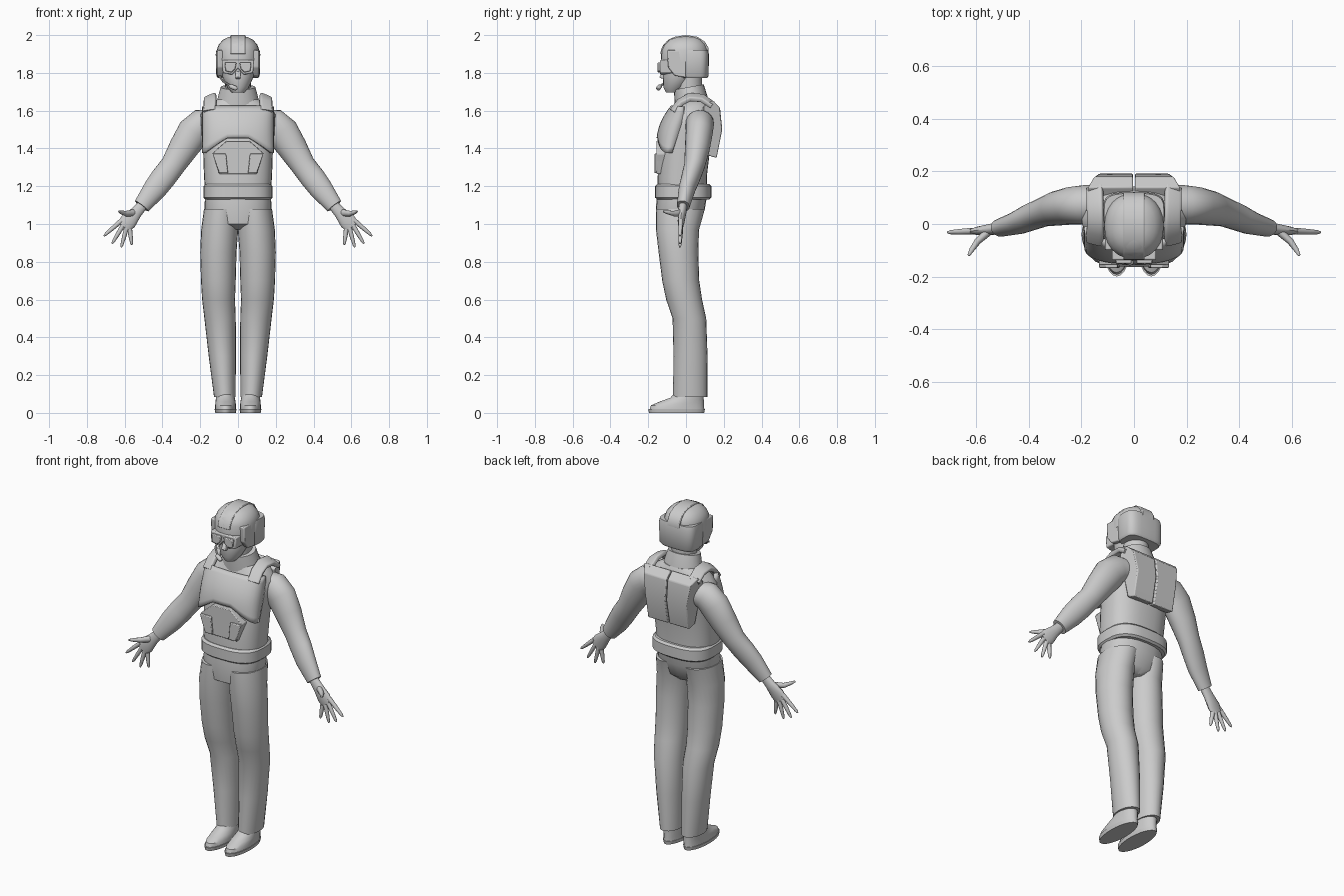
import bpy, bmesh, math
from mathutils import Vector

if "Cube" in bpy.data.objects:
    bpy.data.objects.remove(bpy.data.objects["Cube"], do_unlink=True)

grey = bpy.data.materials.new("plain grey")
grey.use_nodes = True
grey.diffuse_color = (0.6, 0.6, 0.6, 1)
grey.node_tree.nodes["Principled BSDF"].inputs["Base Color"].default_value = (0.6, 0.6, 0.6, 1)

X, Y, Z = Vector((1, 0, 0)), Vector((0, 1, 0)), Vector((0, 0, 1))
parts = []


def finish(name, bm, mirror=False, bevel=0):
    """Turn a bmesh into a named object with optional bevel and mirror."""
    bmesh.ops.recalc_face_normals(bm, faces=bm.faces)
    mesh = bpy.data.meshes.new(name)
    bm.to_mesh(mesh)
    bm.free()
    obj = bpy.data.objects.new(name, mesh)
    bpy.context.collection.objects.link(obj)
    mesh.materials.append(grey)
    if bevel:
        mod = obj.modifiers.new("bevel", "BEVEL")
        mod.width, mod.segments = bevel, 2
    if mirror:
        mod = obj.modifiers.new("mirror", "MIRROR")
        mod.use_mirror_merge = False
    parts.append(obj)
    return obj


def loft(name, rings, follow=False, ref=Y, power=2.0, sides=24, mirror=False):
    """Skin superellipse rings (x, y, z, radius a, radius b); follow turns them along the path."""
    bm = bmesh.new()
    centres = [Vector(r[:3]) for r in rings]
    loops = []
    for i, ring in enumerate(rings):
        t = Z
        if follow:
            t = (centres[min(i + 1, len(rings) - 1)] - centres[max(i - 1, 0)]).normalized()
        u = ref.cross(t).normalized()
        v = t.cross(u)
        loop = []
        for k in range(sides):
            a = math.tau * k / sides
            c, s = math.cos(a), math.sin(a)
            c = math.copysign(abs(c) ** (2 / power), c)
            s = math.copysign(abs(s) ** (2 / power), s)
            loop.append(bm.verts.new(centres[i] + u * ring[3] * c + v * ring[4] * s))
        loops.append(loop)
    for low, high in zip(loops, loops[1:]):
        for k in range(sides):
            n = (k + 1) % sides
            bm.faces.new((low[k], low[n], high[n], high[k]))
    bm.faces.new(loops[0])
    bm.faces.new(loops[-1])
    return finish(name, bm, mirror)


def prism(name, profile, axis, start, end, mirror=False, bevel=0, shape=None):
    """Extrude a profile along x (points are y, z) or y (points are x, z)."""
    bm = bmesh.new()
    place = (lambda d, p: Vector((d, p[0], p[1]))) if axis == "x" else (lambda d, p: Vector((p[0], d, p[1])))
    near, far = [[bm.verts.new(place(d, p)) for p in profile] for d in (start, end)]
    bm.faces.new(near)
    bm.faces.new(far)
    for k in range(len(profile)):
        n = (k + 1) % len(profile)
        bm.faces.new((near[k], near[n], far[n], far[k]))
    if shape:
        for vert in far:
            vert.co = shape(vert.co)
    return finish(name, bm, mirror, bevel)


# Trousers
loft("trouser_leg", [
    (.07, .022, .085, .057, .091), (.083, .024, .3, .072, .09), (.095, .018, .5, .083, .089),
    (.103, -.01, .6, .087, .095), (.104, -.028, .7, .092, .098), (.104, -.04, .85, .096, .105),
    (.097, -.045, .97, .098, .114), (.088, -.03, 1.08, .092, .13)], mirror=True)
loft("pelvis", [
    (0, -.03, .97, .05, .07), (0, -.04, 1.0, .15, .112), (0, -.03, 1.08, .177, .13),
    (0, -.02, 1.16, .175, .133)], power=2.3)

# Shoes with thin soles
loft("shoe_sole", [(.066, -.05, 0, .054, .146), (.066, -.05, .02, .058, .15)], mirror=True)
loft("shoe_upper", [
    (.066, -.048, .018, .055, .145), (.066, -.045, .04, .055, .14), (.066, -.022, .06, .053, .117),
    (.067, .005, .08, .05, .088), (.068, .02, .11, .048, .078)], mirror=True)

# Trunk and belt
loft("trunk", [
    (0, -.02, 1.14, .172, .13), (0, -.02, 1.25, .18, .13), (0, -.005, 1.4, .185, .133),
    (0, .012, 1.5, .195, .13), (0, .03, 1.58, .2, .112), (0, .04, 1.625, .165, .095),
    (0, .035, 1.665, .1, .08)], power=2.5, sides=32)
loft("belt", [
    (0, -.015, 1.13, .172, .138), (0, -.015, 1.14, .183, .149), (0, -.015, 1.2, .183, .149),
    (0, -.015, 1.212, .172, .138)], power=2.8, sides=32)

# Collar and neck
loft("collar", [(0, .033, 1.61, .12, .09), (0, .026, 1.665, .108, .088), (0, .015, 1.725, .092, .08)],
     follow=True)
loft("neck", [(0, .02, 1.62, .065, .065), (0, .01, 1.82, .07, .075)])

# Sleeves
loft("sleeve", [
    (.12, .075, 1.54, .065, .072), (.19, .073, 1.528, .083, .075), (.235, .07, 1.485, .088, .072),
    (.29, .06, 1.4, .078, .066), (.345, .045, 1.31, .065, .055), (.395, .025, 1.245, .066, .05),
    (.44, .005, 1.185, .062, .044), (.51, -.015, 1.095, .045, .034)], follow=True, mirror=True)

# Hands: palm, thumb and four spread fingers
loft("palm", [
    (.5, -.015, 1.105, .027, .022), (.54, -.02, 1.06, .032, .022), (.58, -.026, 1.015, .045, .018),
    (.605, -.028, .985, .04, .012)], follow=True, sides=16, mirror=True)
loft("thumb", [
    (.545, -.022, 1.06, .02, .016), (.595, -.065, 1.055, .014, .013), (.618, -.098, 1.062, .01, .01),
    (.63, -.12, 1.067, .005, .005)], follow=True, sides=12, mirror=True)
for label, offset, tip_x, tip_z in (("index", .031, .71, .937), ("middle", .011, .667, .895),
                                    ("ring", -.01, .618, .877), ("little", -.031, .562, .89)):
    base = Vector((.595 + offset * .7, -.027, .995 + offset * .75))
    tip = Vector((tip_x, -.032, tip_z))
    rings = [(*base.lerp(tip, f), r, r) for f, r in ((0, .013), (.5, .011), (.88, .008), (1, .004))]
    loft(label + "_finger", rings, follow=True, sides=10, mirror=True)

# Curved chest plate with an arched lower edge
bm = bmesh.new()
rows, cols = 8, 20
grid = []
for j in range(cols + 1):
    angle = (j / cols - .5) * math.pi
    x = .182 * math.sin(angle)
    arch = max(0, min(1, (.18 - abs(x)) / .12))
    bottom = 1.375 + .08 * arch
    line = []
    for i in range(rows + 1):
        z = bottom + (1.622 - bottom) * i / rows
        rise = max(0, (z - 1.42) / .2)
        front = -.148 + .075 * rise ** 2.2
        side = -.075 + .065 * min(1, (z - 1.37) / .2)
        line.append(bm.verts.new((x, side + (front - side) * abs(math.cos(angle)) ** .6, z)))
    grid.append(line)
for j in range(cols):
    for i in range(rows):
        bm.faces.new((grid[j][i], grid[j + 1][i], grid[j + 1][i + 1], grid[j][i + 1]))
plate = finish("chest_plate", bm)
solid = plate.modifiers.new("thickness", "SOLIDIFY")
solid.thickness, solid.offset = .018, 0

# Abdomen panel and pouches
prism("abdomen_panel", [(-.1, 1.265), (.1, 1.265), (.135, 1.375), (.06, 1.44), (-.06, 1.44), (-.135, 1.375)],
      "y", -.156, -.09, bevel=.004)
prism("belly_pouch", [(.053, 1.27), (.1, 1.27), (.135, 1.372), (.063, 1.372)],
      "y", -.167, -.1, mirror=True, bevel=.004)


# Back pack in two halves, tapering downward and toward the rear
def taper(co):
    width = .135 + .042 * min(1, (co.z - 1.35) / .27) - (.025 if co.y > .17 else 0)
    return Vector((width, co.y, co.z))


prism("pack_half", [(.09, 1.62), (.14, 1.655), (.18, 1.615), (.192, 1.5), (.162, 1.35), (.11, 1.365)],
      "x", .004, .17, mirror=True, bevel=.005, shape=taper)

# Shoulder straps
loft("shoulder_strap", [
    (.15, .14, 1.63, .012, .032), (.148, .085, 1.667, .014, .033), (.146, .02, 1.672, .014, .033),
    (.147, -.03, 1.645, .014, .033), (.15, -.07, 1.597, .012, .032)],
    follow=True, ref=Vector((1, 0, -.45)).normalized(), power=5, mirror=True)

# Face
loft("face", [
    (0, -.07, 1.695, .032, .035), (0, -.06, 1.725, .058, .06), (0, -.04, 1.78, .083, .082),
    (0, -.03, 1.88, .09, .092)])
prism("nose", [(-.1, 1.83), (-.13, 1.8), (-.142, 1.775), (-.11, 1.765)], "x", -.014, .014, bevel=.005)

# Helmet: dome, rear cover, cheek guards, centre ridge
loft("helmet_dome", [
    (0, -.008, 1.86, .112, .124), (0, -.008, 1.92, .113, .125), (0, -.006, 1.95, .102, .113),
    (0, -.004, 1.975, .08, .09), (0, -.002, 1.99, .05, .06), (0, 0, 1.996, .015, .018)], power=2.2)
loft("helmet_rear_cover", [
    (0, .045, 1.772, .106, .066), (0, .046, 1.785, .115, .074), (0, .046, 1.9, .118, .075),
    (0, .044, 1.922, .114, .072)], power=3.6, sides=32)
prism("cheek_guard", [(.0, 1.775), (-.06, 1.785), (-.095, 1.83), (-.1, 1.92), (.0, 1.92)],
      "x", .08, .11, mirror=True, bevel=.006)
prism("helmet_ridge", [(-.137, 1.9), (-.13, 1.93), (-.105, 1.965), (-.06, 1.991), (0, 2.0),
                       (.06, 1.991), (.1, 1.965), (.12, 1.93), (.12, 1.9)], "x", -.04, .04, bevel=.004)

# Goggles: frame with two raised lenses
prism("goggle_frame", [(-.085, 1.868), (-.08, 1.8), (-.03, 1.79), (0, 1.825), (.03, 1.79), (.08, 1.8),
                       (.085, 1.868)], "y", -.138, -.06, bevel=.006)
prism("goggle_lens", [(.008, 1.855), (.014, 1.822), (.034, 1.802), (.066, 1.81), (.07, 1.855)],
      "y", -.15, -.12, mirror=True, bevel=.004)

# Microphone on a short boom
loft("microphone_boom", [
    (-.1, -.03, 1.785, .006, .006), (-.078, -.1, 1.755, .006, .006), (-.035, -.14, 1.728, .006, .006)],
    follow=True, ref=Z, sides=8)
loft("microphone", [
    (-.045, -.134, 1.732, .007, .007), (-.036, -.139, 1.728, .012, .012), (-.012, -.147, 1.718, .012, .012),
    (-.004, -.149, 1.715, .006, .006)], follow=True, ref=Z, sides=12)

# Smooth shading that keeps hard edges
bpy.ops.object.select_all(action="DESELECT")
for obj in parts:
    obj.select_set(True)
bpy.context.view_layer.objects.active = parts[0]
bpy.ops.object.shade_smooth_by_angle(angle=math.radians(38))
